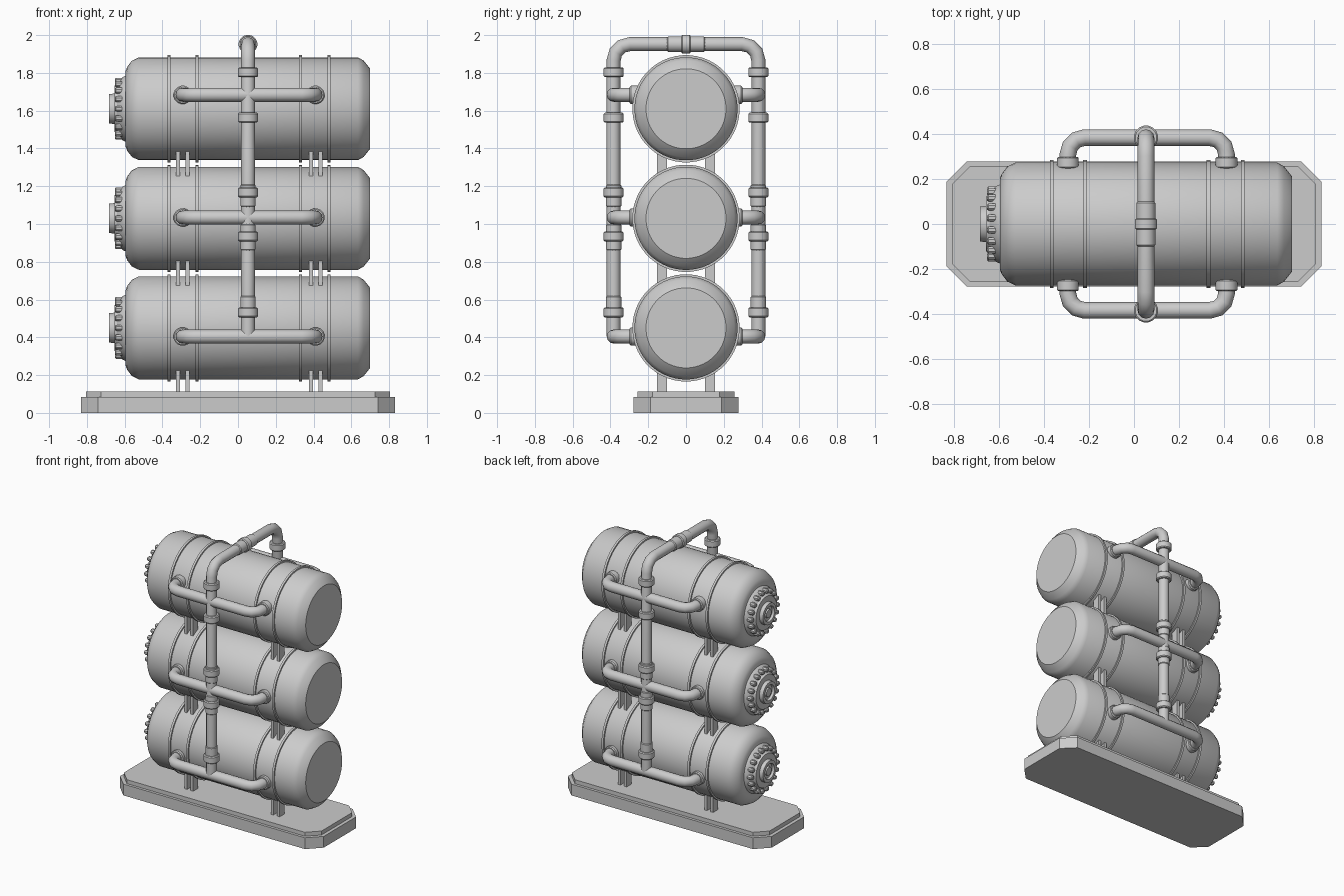
import bpy, bmesh, math
from mathutils import Vector, Matrix

if "Cube" in bpy.data.objects:
    bpy.data.objects.remove(bpy.data.objects["Cube"])

AXIS = {'X': Matrix.Rotation(math.pi / 2, 4, 'Y'),
        'Y': Matrix.Rotation(-math.pi / 2, 4, 'X'),
        'Z': Matrix.Identity(4)}


def finish(name, bm, smooth=True):
    bmesh.ops.recalc_face_normals(bm, faces=bm.faces)
    me = bpy.data.meshes.new(name)
    bm.to_mesh(me)
    bm.free()
    ob = bpy.data.objects.new(name, me)
    bpy.context.collection.objects.link(ob)
    if smooth:
        bpy.ops.object.select_all(action='DESELECT')
        ob.select_set(True)
        bpy.context.view_layer.objects.active = ob
        bpy.ops.object.shade_smooth_by_angle(angle=math.radians(32))
    return ob


def add_lathe(bm, profile, centre, axis, sides):
    """Revolve (distance along axis, radius) points, closing both ends."""
    mat = Matrix.Translation(centre) @ AXIS[axis]
    rings = []
    for h, r in profile:
        rings.append([bm.verts.new(mat @ Vector((r * math.cos(a), r * math.sin(a), h)))
                      for a in (2 * math.pi * (i + 0.5) / sides for i in range(sides))])
    for a, b in zip(rings, rings[1:]):
        for i in range(sides):
            j = (i + 1) % sides
            bm.faces.new((a[i], a[j], b[j], b[i]))
    bm.faces.new(rings[0])
    bm.faces.new(rings[-1])


def lathe(name, profile, centre, axis, sides=32):
    bm = bmesh.new()
    add_lathe(bm, profile, centre, axis, sides)
    return finish(name, bm)


def collar(name, centre, axis, half, r):
    b = 0.006
    return lathe(name, [(-half, r - b), (-half + b, r), (half - b, r), (half, r - b)],
                 centre, axis, 16)


def pipe(name, corners, radius, bend, steps=3):
    """Tube through the corner points with rounded elbows."""
    c = [Vector(p) for p in corners]
    pts = [c[0]]
    for a, p, b in zip(c, c[1:], c[2:]):
        u, v = (a - p).normalized(), (b - p).normalized()
        centre = p + (u + v) * bend
        for k in range(steps + 1):
            t = math.pi / 2 * k / steps
            pts.append(centre - v * bend * math.cos(t) - u * bend * math.sin(t))
    pts.append(c[-1])
    cu = bpy.data.curves.new(name, 'CURVE')
    cu.dimensions = '3D'
    cu.bevel_depth, cu.bevel_resolution, cu.use_fill_caps = radius, 4, True
    sp = cu.splines.new('POLY')
    sp.points.add(len(pts) - 1)
    for q, p in zip(sp.points, pts):
        q.co = (*p, 1)
    ob = bpy.data.objects.new(name, cu)
    bpy.context.collection.objects.link(ob)
    bpy.ops.object.select_all(action='DESELECT')
    ob.select_set(True)
    bpy.context.view_layer.objects.active = ob
    bpy.ops.object.convert(target='MESH')
    bpy.ops.object.shade_smooth_by_angle(angle=math.radians(32))


def add_box(bm, lo, hi):
    lo, hi = Vector(lo), Vector(hi)
    bmesh.ops.create_cube(bm, size=1, matrix=Matrix.Translation((lo + hi) / 2)
                          @ Matrix.Diagonal((*(hi - lo), 1)))


# Stepped base plate with clipped corners
def base_slab(name, hx, hy, cut, z0, z1):
    bm = bmesh.new()
    outline = [(hx, hy - cut), (hx - cut, hy), (-hx + cut, hy), (-hx, hy - cut),
               (-hx, -hy + cut), (-hx + cut, -hy), (hx - cut, -hy), (hx, -hy + cut)]
    f = bm.faces.new([bm.verts.new((x, y, z0)) for x, y in outline])
    ext = bmesh.ops.extrude_face_region(bm, geom=[f])['geom']
    for v in ext:
        if isinstance(v, bmesh.types.BMVert):
            v.co.z = z1
    # restore the underside so the slab is closed
    if not any(abs(g.normal.z) > 0.9 and g.calc_center_median().z < z0 + 1e-4 for g in bm.faces):
        bmesh.ops.holes_fill(bm, edges=[e for e in bm.edges if e.is_boundary])
    finish(name, bm, smooth=False)


base_slab("base_plate", 0.83, 0.278, 0.09, 0, 0.083)
base_slab("base_plate_top", 0.805, 0.258, 0.08, 0.08, 0.112)

TANKS = [0.45, 1.03, 1.61]
FEEDS = [0.404, 1.034, 1.684]
PX, PY, PR = 0.053, 0.383, 0.037

for n, z in enumerate(TANKS, 1):
    c = (0, 0, z)
    # Tank body with softened chamfered ends
    lathe(f"tank_{n}", [(-0.595, 0.2), (-0.587, 0.222), (-0.562, 0.255), (-0.525, 0.273),
                        (0.635, 0.273), (0.665, 0.256), (0.70, 0.212)], c, 'X', 48)
    # Raised bands
    for i, x in enumerate((-0.365, -0.217, 0.33, 0.482), 1):
        lathe(f"tank_{n}_band_{i}", [(-0.008, 0.26), (-0.008, 0.284), (0.008, 0.284), (0.008, 0.26)],
              (x, 0, z), 'X', 48)
    # End cap, recessed hub and ring of bolts
    lathe(f"tank_{n}_end_cap", [(-0.64, 0.128), (-0.612, 0.168), (-0.59, 0.178)], c, 'X')
    lathe(f"tank_{n}_cap_plate", [(-0.655, 0.122), (-0.63, 0.132)], c, 'X')
    lathe(f"tank_{n}_hub", [(-0.665, 0.052), (-0.682, 0.056), (-0.682, 0.078), (-0.645, 0.082)], c, 'X')
    lathe(f"tank_{n}_hub_knob", [(-0.676, 0.03), (-0.66, 0.034)], c, 'X', 16)
    bm = bmesh.new()
    for k in range(18):
        a = 2 * math.pi * k / 18
        add_lathe(bm, [(-0.652, 0.012), (-0.646, 0.017), (-0.60, 0.017)],
                  (0, 0.15 * math.cos(a), z + 0.15 * math.sin(a)), 'X', 8)
    finish(f"tank_{n}_cap_bolts", bm)

# Support struts under each tank
bm = bmesh.new()
for lo, hi in ((0.105, 0.235), (0.665, 0.815), (1.245, 1.395)):
    for x in (-0.318, -0.268, 0.386, 0.437):
        for y in (-0.127, 0.127):
            add_box(bm, (x - 0.011, y - 0.027, lo), (x + 0.011, y + 0.027, hi))
finish("support_struts", bm, smooth=False)

# Feed pipes on both sides of every tank, with flanges at the tank wall
for side, s in (("front", -1), ("back", 1)):
    for n, z in enumerate(FEEDS, 1):
        pipe(f"{side}_feed_pipe_{n}",
             [(-0.293, s * 0.24, z), (-0.293, s * PY, z), (0.41, s * PY, z), (0.41, s * 0.24, z)],
             PR, 0.075)
        for i, x in enumerate((-0.293, 0.41), 1):
            collar(f"{side}_feed_flange_{n}_{i}", (x, s * 0.272, z), 'Y', 0.026, 0.049)
    # Couplings and thicker sleeves on the riser
    for i, z in enumerate((1.803, 1.563, 1.167, 0.934, 0.532), 1):
        collar(f"{side}_riser_coupling_{i}", (PX, s * PY, z), 'Z', 0.026, 0.054)
    for i, (a, b) in enumerate(((0.532, 0.62), (0.86, 1.0), (1.09, 1.21)), 1):
        collar(f"{side}_riser_sleeve_{i}", (PX, s * PY, (a + b) / 2), 'Z', (b - a) / 2, 0.041)

# Riser pipes joined by the arch over the top
pipe("riser_arch", [(PX, -PY, 0.404), (PX, -PY, 1.952), (PX, PY, 1.952), (PX, PY, 0.404)], PR, 0.085)
collar("arch_sleeve", (PX, 0, 1.952), 'Y', 0.1, 0.042)
collar("arch_coupling", (PX, 0, 1.952), 'Y', 0.025, 0.05)
